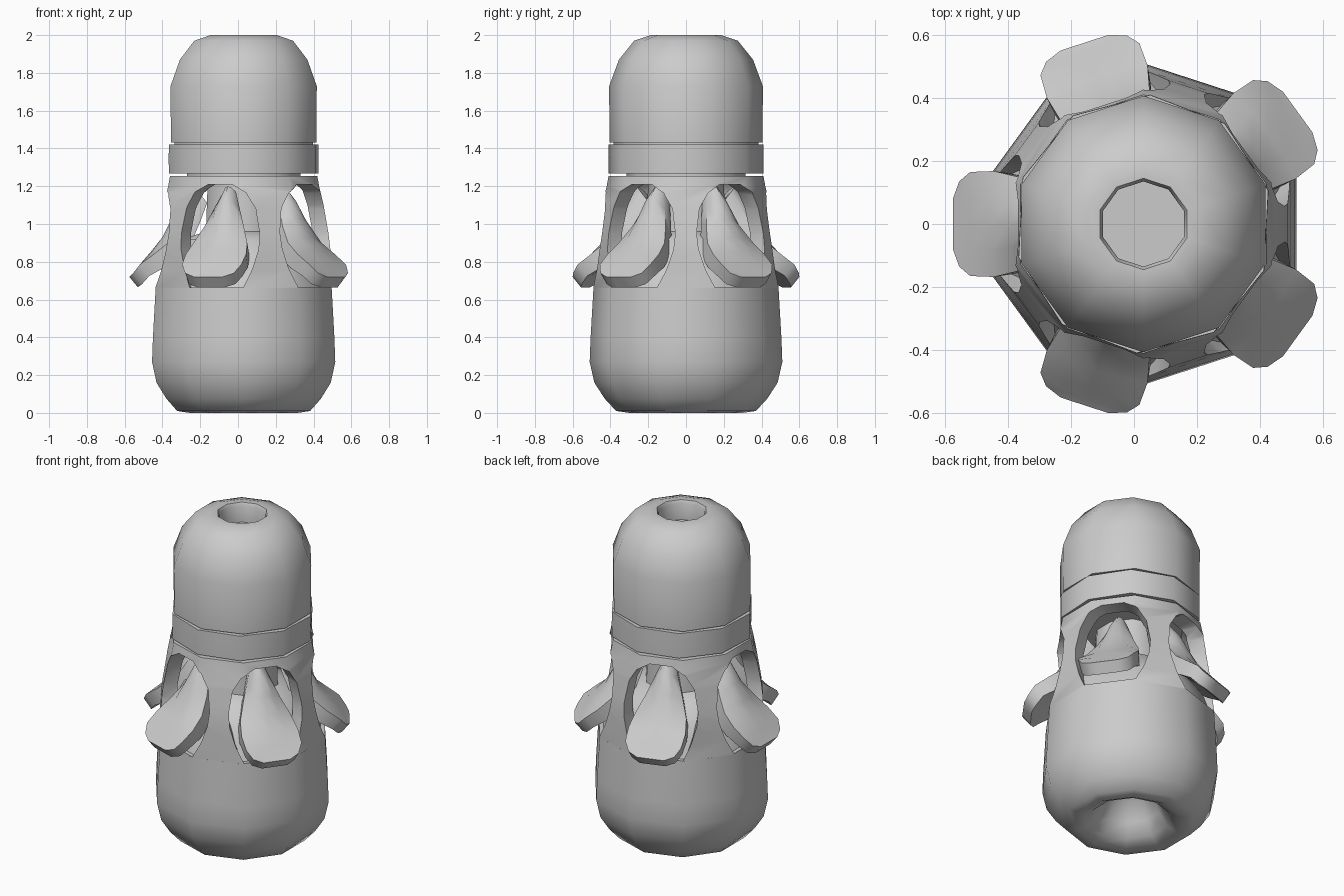
import bpy, bmesh, math
from mathutils import Vector

if "Cube" in bpy.data.objects:
    bpy.data.objects.remove(bpy.data.objects["Cube"])

CX = 0.03                                   # axis of the five-fold body
SIDES = 10
PORTS = [math.radians(36 + 72 * k) for k in range(5)]


def finish(name, bm, smooth=42):
    bmesh.ops.remove_doubles(bm, verts=bm.verts, dist=1e-5)
    bmesh.ops.recalc_face_normals(bm, faces=bm.faces)
    me = bpy.data.meshes.new(name)
    bm.to_mesh(me)
    bm.free()
    ob = bpy.data.objects.new(name, me)
    bpy.context.collection.objects.link(ob)
    if smooth:
        shade(ob, smooth)
    return ob


def shade(ob, angle=42):
    bpy.ops.object.select_all(action='DESELECT')
    ob.select_set(True)
    bpy.context.view_layer.objects.active = ob
    bpy.ops.object.shade_smooth_by_angle(angle=math.radians(angle))


def polar(a, r, t, z):
    """Point at radius r along angle a, shifted sideways by t."""
    return Vector((CX + r * math.cos(a) - t * math.sin(a),
                   r * math.sin(a) + t * math.cos(a), z))


def loft(bm, rings, closed):
    vs = [[bm.verts.new(p) for p in ring] for ring in rings]
    pairs = list(zip(vs, vs[1:])) + ([(vs[-1], vs[0])] if closed else [])
    for a, b in pairs:
        for i in range(len(a)):
            j = (i + 1) % len(a)
            bm.faces.new((a[i], a[j], b[j], b[i]))
    return vs


def lathe(name, profile, closed=False, smooth=42, start=18):
    bm = bmesh.new()
    rings = [[polar(math.radians(start + 360 / SIDES * k), r, 0, z)
              for k in range(SIDES)] for r, z in profile]
    loft(bm, rings, closed)
    bmesh.ops.remove_doubles(bm, verts=bm.verts, dist=1e-5)
    bmesh.ops.dissolve_degenerate(bm, edges=bm.edges, dist=1e-5)
    return finish(name, bm, smooth)


# Lower cup with the rounded recess underneath; its shoulder slopes in
# behind the windows and rises into the central core
lathe("base_cup", [(0, .25), (.13, .22), (.18, .11), (.23, .035), (.3, 0),
                   (.37, .01), (.43, .075), (.485, .16), (.51, .27),
                   (.505, .4), (.49, .66), (.465, .662), (.425, .78),
                   (.34, .92), (.21, .96), (.2, 1.23), (0, 1.23)], smooth=62)

# Upper dome with its open top
lathe("upper_dome", [(.31, 1.432), (.405, 1.432), (.407, 1.73), (.355, 1.87),
                     (.275, 1.97), (.185, 2.0), (.145, 2.0), (.135, 1.98),
                     (.135, 1.88), (0, 1.88)])

# Collar and inner neck that show as two narrow grooves
lathe("collar", [(.31, 1.268), (.41, 1.268), (.411, 1.345), (.41, 1.422),
                 (.31, 1.422)], closed=True, start=15)
lathe("neck", [(0, 1.22), (.315, 1.22), (.315, 1.35), (.385, 1.35),
               (.385, 1.45), (0, 1.45)])

# Tapered port section, a hollow wall cut by five arched windows
wall = lathe("port_wall", [(.49, .655), (.482, .87), (.472, .95), (.445, 1.1),
                           (.42, 1.2), (.41, 1.255), (.28, 1.255),
                           (.32, 1.2), (.355, 1.1), (.385, .95), (.4, .655)],
             closed=True, smooth=0)
half = [(.15, .665), (.185, .75), (.222, .87), (.228, .95), (.205, 1.08),
        (.15, 1.165), (.07, 1.21)]
outline = half + [(-t, z) for t, z in reversed(half)]
for a in PORTS:
    bm = bmesh.new()
    ends = loft(bm, [[polar(a, r, t * s, z) for t, z in outline]
                     for r, s in ((.25, .76), (.43, 1), (.8, 1))], False)
    for ring in (ends[0], ends[-1]):
        bm.faces.new(ring)
    cutter = finish("window_cutter", bm, 0)
    mod = wall.modifiers.new("window", 'BOOLEAN')
    mod.operation, mod.solver, mod.object = 'DIFFERENCE', 'EXACT', cutter
    bpy.context.view_layer.objects.active = wall
    bpy.ops.object.modifier_apply(modifier=mod.name)
    bpy.data.objects.remove(cutter)
shade(wall, 40)

# Scoop flaps: radius, height, half width, ridge height, thickness factor
flap = [(.27, 1.2, .035, .03, 1), (.33, 1.13, .07, .045, 1.2),
        (.38, 1.03, .11, .045, 1.3), (.43, .93, .15, .03, 1.3),
        (.49, .855, .168, .015, 1.2), (.55, .785, .165, 0, 1.05),
        (.585, .74, .135, 0, 1), (.605, .72, .08, 0, .95)]
for k, a in enumerate(PORTS):
    bm = bmesh.new()
    rings = []
    for r, z, w, ridge, f in flap:
        us = (-1, -.5, 0, .5, 1)
        top = [polar(a, r - ridge * u * u, u * w, z - ridge * u * u) for u in us]
        low = [polar(a, r - ridge * u * u - .047 * f, u * w * .95,
                     z - ridge * u * u - .058 * f) for u in reversed(us)]
        rings.append(top + low)
    ends = loft(bm, rings, False)
    bm.faces.new(ends[0])
    bm.faces.new(ends[-1])
    finish(f"scoop_flap_{k + 1}", bm)
